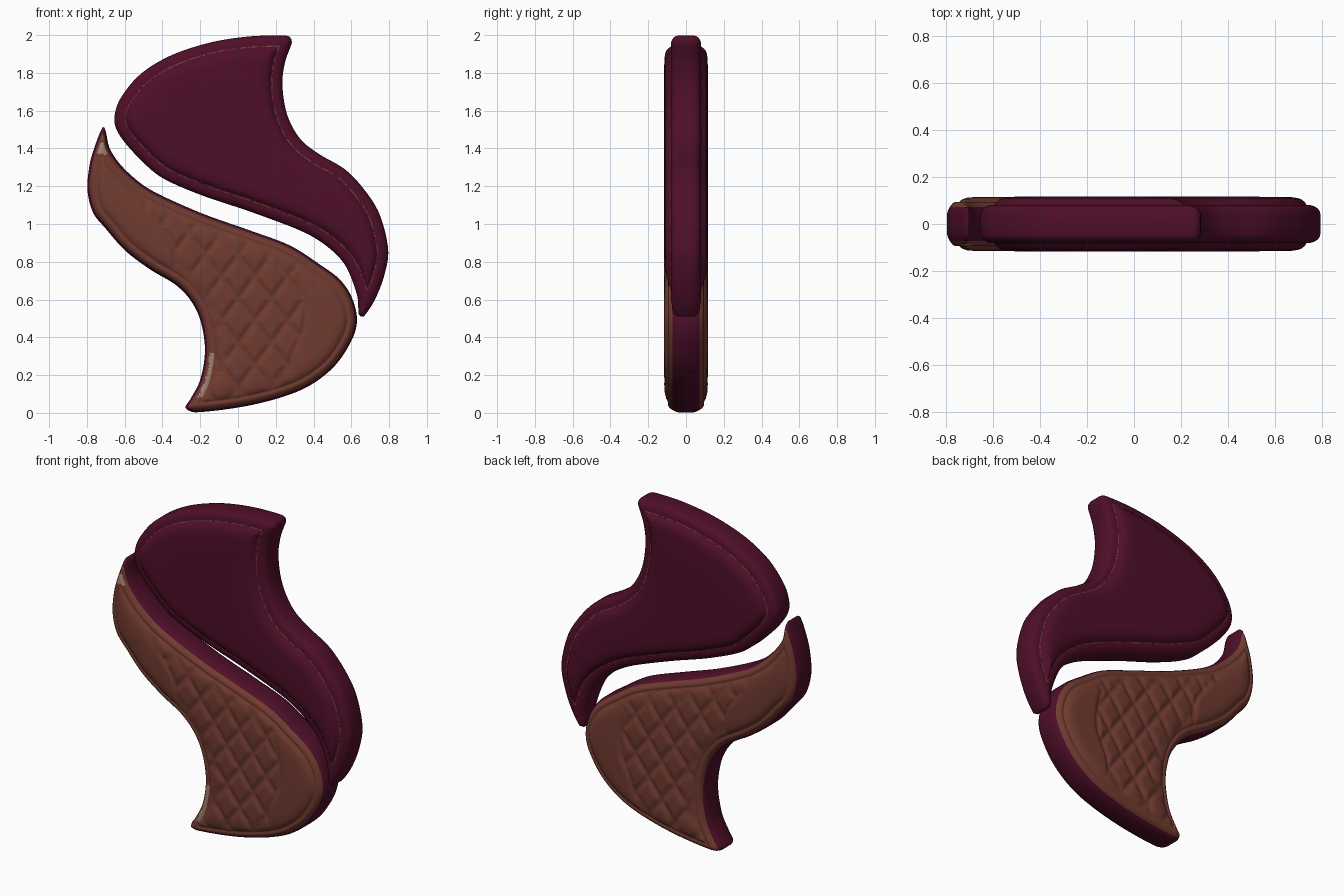
import bpy, bmesh, math, random
from mathutils import Vector, kdtree
from mathutils.geometry import delaunay_2d_cdt

if "Cube" in bpy.data.objects:
    bpy.data.objects.remove(bpy.data.objects["Cube"])

random.seed(3)


def material(name, rgb):
    m = bpy.data.materials.new(name)
    m.diffuse_color = (*rgb, 1)
    m.use_nodes = True
    m.node_tree.nodes["Principled BSDF"].inputs["Base Color"].default_value = m.diffuse_color
    return m


MATS = [material("burgundy leather", (0.078, 0.0045, 0.022)),
        material("brown leather", (0.165, 0.044, 0.030)),
        material("pale tan seam", (0.36, 0.22, 0.17))]

# Outlines in the x, z plane
UPPER = [(.275, 1.99), (.285, 1.96), (.25, 1.86), (.235, 1.74), (.26, 1.58), (.33, 1.45), (.43, 1.37),
         (.565, 1.29), (.67, 1.18), (.75, 1.05), (.795, .865), (.775, .73), (.725, .6), (.665, .51),
         (.64, .52), (.63, .625), (.565, .785), (.46, .89), (.33, .965), (.063, 1.066), (-.2, 1.155),
         (-.41, 1.25), (-.545, 1.37), (-.63, 1.475), (-.655, 1.555), (-.625, 1.66), (-.52, 1.79),
         (-.36, 1.89), (-.15, 1.96), (.06, 1.993), (.24, 1.998)]
LOWER = [(-.715, 1.515), (-.755, 1.42), (-.785, 1.316), (-.797, 1.18), (-.767, 1.06), (-.70, .975),
         (-.598, .86), (-.466, .76), (-.333, .68), (-.254, .6), (-.2, .493), (-.175, .334), (-.2, .175),
         (-.254, .07), (-.278, .027), (-.228, .003), (.01, .03), (.222, .08), (.38, .145), (.513, .25),
         (.603, .387), (.63, .493), (.603, .61), (.54, .705), (.434, .785), (.275, .886), (.063, .966),
         (-.2, 1.06), (-.466, 1.183), (-.6, 1.29), (-.677, 1.395), (-.70, 1.49)]
# Edge profiles: distance from outline -> half thickness
UPPER_PROFILE = [(0, .04), (.004, .055), (.012, .066), (.025, .075), (.04, .080), (.053, .080), (.060, .081),
                 (.068, .094), (.08, .104), (.095, .110), (.12, .114), (.2, .117)]
LOWER_PROFILE = [(0, .042), (.004, .056), (.012, .072), (.022, .086), (.034, .094), (.043, .094), (.049, .090),
                 (.056, .098), (.068, .106), (.085, .112), (.12, .115), (.2, .117)]
# Seams between smooth panels and quilting: (z, x)
LEFT_SEAM = [(.72, -.35), (.785, -.333), (.86, -.336), (.92, -.355), (1.01, -.42), (1.14, -.52)]
RIGHT_SEAM = [(.2, .27), (.31, .285), (.44, .349), (.52, .357), (.6, .352), (.76, .307)]


def lerp_table(t, table):
    if t <= table[0][0]:
        return table[0][1]
    for (a, u), (b, v) in zip(table, table[1:]):
        if t <= b:
            return u + (v - u) * (t - a) / (b - a)
    return table[-1][1]


def smooth_loop(points, step=0.014):
    """Closed Catmull-Rom curve, evenly divided."""
    p = [Vector(q) for q in points]
    n, out = len(p), []
    for i in range(n):
        a, b, c, d = p[i - 1], p[i], p[(i + 1) % n], p[(i + 2) % n]
        k = max(2, round((c - b).length / step))
        # shorter tangents keep uneven spans from overshooting
        lim = (c - b).length
        m1, m2 = (c - a) * .5, (d - b) * .5
        m1 *= min(1, lim / max(m1.length, 1e-6))
        m2 *= min(1, lim / max(m2.length, 1e-6))
        for j in range(k):
            t = j / k
            out.append(b * (2*t**3 - 3*t*t + 1) + m1 * (t**3 - 2*t*t + t)
                       + c * (3*t*t - 2*t**3) + m2 * (t**3 - t*t))
    return out


def groove(t, width, depth):
    return depth * math.exp(-(t / width) ** 2)


def quilting(x, z, d):
    """Depth of panel seams and diamond stitching."""
    left, right = x - lerp_table(z, LEFT_SEAM), lerp_table(z, RIGHT_SEAM) - x
    fade = min(1, max(0, (d - .05) / .03))
    dip = 0
    if .70 < z < 1.15:
        dip = max(dip, groove(left, .011, .012))
    if .19 < z < .77:
        dip = max(dip, groove(right, .011, .012))
    if left > 0 and right > 0:
        for sign in (1, -1):
            t = (x * math.sin(.93) + sign * (z - .6) * math.cos(.93)) / .14
            dip = max(dip, groove((t - round(t)) * .14, .017, .013))
    return dip * fade


def cushion(name, outline, profile, relief, colour):
    loop = smooth_loop(outline)
    n = len(loop)
    kd = kdtree.KDTree(n)
    for i, p in enumerate(loop):
        kd.insert((p.x, p.y, 0), i)
    kd.balance()

    def dist(q):
        i = kd.find((q.x, q.y, 0))[1]
        best = 9
        for a, b in ((loop[i - 1], loop[i]), (loop[i], loop[(i + 1) % n])):
            ab = b - a
            t = min(1, max(0, (q - a).dot(ab) / ab.length_squared))
            best = min(best, (a + ab * t - q).length)
        return best

    # outline, inset rings and an inner grid
    pts = list(loop)
    area = sum(a.x * b.y - b.x * a.y for a, b in zip(loop, loop[1:] + loop[:1]))
    turn = 1 if area > 0 else -1
    for d, _ in profile[1:-1]:
        for i in range(n):
            tan = (loop[(i + 1) % n] - loop[i - 1]).normalized()
            q = loop[i] + Vector((-tan.y, tan.x)) * turn * d
            if dist(q) > d * .97:
                pts.append(q)
    s = .0125
    for i in range(-64, 65):
        for j in range(0, 161):
            q = Vector(((i + .5 * (j % 2)) * s, j * s))
            if dist(q) > profile[-2][0] + .008:
                pts.append(q)
    edges = [(i, (i + 1) % n) for i in range(n)]
    verts, _, faces, *_ = delaunay_2d_cdt(pts, edges, [], 1, 1e-5)

    # front and back faces
    bm = bmesh.new()
    ds = [dist(v) for v in verts]
    hs = [lerp_table(d, profile) - relief(v.x, v.y, d) for v, d in zip(verts, ds)]
    sides = []
    for sign in (-1, 1):
        vs = [bm.verts.new((v.x, sign * h, v.y)) for v, h in zip(verts, hs)]
        sides.append(vs)
        for f in faces:
            face = bm.faces.new([vs[i] for i in f])
            c = sum((verts[i] for i in f), Vector((0, 0))) / len(f)
            face.material_index = colour(c.x, c.y, sum(ds[i] for i in f) / len(f), sign)
    # side band
    front, back = sides
    bm.verts.index_update()
    rim = [(e.verts[0].index, e.verts[1].index) for e in bm.edges
           if len(e.link_faces) == 1 and e.verts[0].index < len(verts)]
    for a, b in rim:
        bm.faces.new((front[a], front[b], back[b], back[a]))
    bmesh.ops.delete(bm, geom=[v for v in bm.verts if not v.link_faces], context='VERTS')
    bmesh.ops.recalc_face_normals(bm, faces=bm.faces)
    for f in bm.faces:
        f.smooth = True
    me = bpy.data.meshes.new(name)
    bm.to_mesh(me)
    bm.free()
    for m in MATS:
        me.materials.append(m)
    ob = bpy.data.objects.new(name, me)
    bpy.context.collection.objects.link(ob)
    return ob


def upper_colour(x, z, d, side):
    # broken stitching line in the seam
    return 1 if .0535 < d < .0595 and random.random() < .6 else 0


def lower_colour(x, z, d, side):
    # burgundy side band, brown faces, pale seam near the front tips
    if d < .012:
        return 0
    if side < 0 and ((x < -.68 and 1.37 < z < 1.47 and d > .022) or
                     (x < -.1 and .08 < z < .32 and .026 < d < .049)):
        return 2
    return 1


cushion("upper_cushion", UPPER, UPPER_PROFILE, lambda x, z, d: 0, upper_colour)
cushion("lower_quilted_cushion", LOWER, LOWER_PROFILE, quilting, lower_colour)
